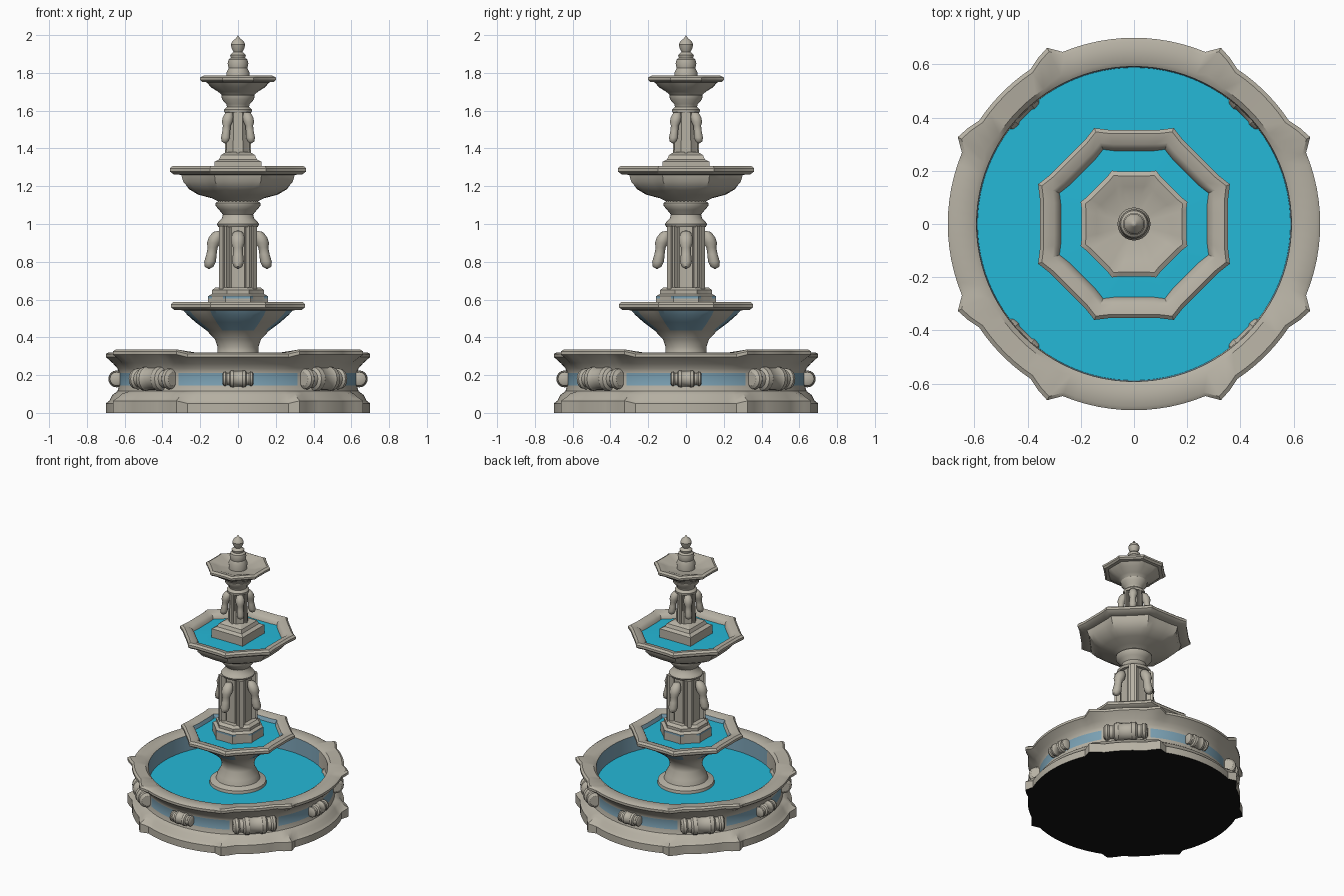
import bpy, bmesh, math
from mathutils import Matrix

if "Cube" in bpy.data.objects:
    bpy.data.objects.remove(bpy.data.objects["Cube"])


def material(name, rgb):
    m = bpy.data.materials.new(name)
    m.diffuse_color = (*rgb, 1)
    m.use_nodes = True
    m.node_tree.nodes["Principled BSDF"].inputs["Base Color"].default_value = m.diffuse_color
    return m


MATS = [material("stone", (0.47, 0.44, 0.37)),
        material("water_blue", (0.018, 0.48, 0.68)),
        material("wet_stone", (0.20, 0.36, 0.46)),
        material("underside_black", (0.006, 0.006, 0.006))]
STONE, WATER, WET, BLACK = range(4)


def finish(bm, name, matrix=None, angle=35):
    bmesh.ops.remove_doubles(bm, verts=bm.verts, dist=1e-5)
    bmesh.ops.recalc_face_normals(bm, faces=bm.faces)
    me = bpy.data.meshes.new(name)
    bm.to_mesh(me)
    bm.free()
    for m in MATS:
        me.materials.append(m)
    ob = bpy.data.objects.new(name, me)
    bpy.context.collection.objects.link(ob)
    if matrix:
        ob.matrix_world = matrix
    bpy.ops.object.select_all(action='DESELECT')
    ob.select_set(True)
    bpy.context.view_layer.objects.active = ob
    bpy.ops.object.shade_smooth_by_angle(angle=math.radians(angle))
    return ob


def off_axis(deg):
    """Degrees away from the nearest x or y axis."""
    return abs((deg + 45) % 90 - 45)


def lathe(name, prof, seg=32, shape=None, matrix=None):
    """Profile points: (r, z[, shape weight[, material of next band]])."""
    bm = bmesh.new()
    rings = []
    for p in prof:
        r, z = p[:2]
        w = p[2] if len(p) > 2 else 0
        ring = []
        for i in range(seg):
            deg = 360 * i / seg
            k, dz = shape(deg, z) if shape else (0, 0)
            t = math.radians(deg)
            rr = r * (1 + w * k)
            ring.append(bm.verts.new((rr * math.cos(t), rr * math.sin(t), z + w * dz)))
        rings.append(ring)
    for a, b, p in zip(rings, rings[1:], prof):
        mat = p[3] if len(p) > 3 else STONE
        for i in range(seg):
            j = (i + 1) % seg
            f = bm.faces.new((a[i], a[j], b[j], b[i]))
            f.material_index = mat
            # wet patches sit only on the sides facing the axes
            if mat == WET and off_axis(360 * (i + .5) / seg) > 29:
                f.material_index = STONE
    return finish(bm, name, matrix)


def eared(deg, z):
    """Round outline with eight pointed ears, raised on the diagonals."""
    d = off_axis(deg)
    k = 0.055 if abs(d - 26.25) < .1 else 0.03 if abs(d - 30) < .1 else 0
    return k, (0.014 if d > 26 and z > .04 else 0)


def octagon(deg, z):
    """Octagon with flats on the axes and small corner ears."""
    d = abs((deg + 22.5) % 45 - 22.5)
    return 1 / math.cos(math.radians(d)) - 1 + (0.02 if d > 22 else 0), 0


def square(deg, z):
    d = off_axis(deg)
    return 1 / math.cos(math.radians(d)) - 1, 0


def turn(deg):
    return Matrix.Rotation(math.radians(deg), 4, 'Z')


# large round basin with its pool
lathe("basin", [
    (0, 0, 0, BLACK), (.70, 0, 1), (.70, .05, 1), (.68, .065, .9), (.665, .095, .5),
    (.638, .115), (.63, .145, 0, WET), (.63, .212), (.638, .235), (.66, .26, .3),
    (.685, .283, .8), (.70, .295, 1), (.70, .312, 1), (.685, .321, 1), (.61, .321, .4),
    (.592, .31, 0, WET), (.588, .20, 0, WATER), (0, .20)], 96, eared)

# scroll ornaments around the basin wall
for i in range(8):
    L, R, rad = (.29, .066, .632) if i % 2 else (.165, .045, .642)
    prof = [(0, -.5), (.55, -.5), (.8, -.46), (.85, -.40), (.7, -.36), (.72, -.28), (.95, -.24),
            (1, -.15), (.9, -.11), (.9, .11), (1, .15), (.95, .24), (.72, .28), (.7, .36),
            (.85, .40), (.8, .46), (.55, .5), (0, .5)]
    m = turn(45 * i) @ Matrix.Translation((rad, 0, .18)) @ Matrix.Rotation(math.pi / 2, 4, 'X')
    lathe("wall_scroll", [(r * R, z * L) for r, z in prof], 16, matrix=m)

# lower bowl on its flared pedestal
lathe("lower_bowl", [
    (0, .19), (.19, .19), (.185, .22), (.145, .235), (.135, .27), (.108, .32), (.108, .35),
    (.122, .39), (.165, .435, .2, WET), (.225, .48, .4, WET), (.27, .52, .7, WET), (.285, .543, 1),
    (.33, .545, 1), (.348, .558, 1), (.348, .575, 1), (.335, .588, 1), (.295, .585, 1),
    (.275, .575, 1, WET), (.265, .55, 1, WATER), (0, .555)], 48, octagon)

# upper bowl
lathe("upper_bowl", [
    (0, 1.09), (.11, 1.09), (.105, 1.12), (.14, 1.137), (.21, 1.155, .3), (.26, 1.185, .6),
    (.288, 1.225, .9), (.295, 1.26, 1), (.335, 1.263, 1), (.354, 1.278, 1), (.354, 1.295, 1),
    (.34, 1.307, 1), (.30, 1.30, 1), (.282, 1.285, 1), (.275, 1.265, 1, WATER), (0, 1.272)],
    48, octagon)

# small top bowl
lathe("top_bowl", [
    (0, 1.66), (.07, 1.66), (.088, 1.685), (.105, 1.70), (.145, 1.725, .4), (.165, 1.75, .8),
    (.185, 1.752, 1), (.197, 1.763, 1), (.197, 1.776, 1), (.18, 1.785, 1), (.14, 1.775, 1),
    (.11, 1.762, .6), (0, 1.755)], 48, octagon)

# finial
lathe("finial", [
    (0, 1.75), (.06, 1.75), (.062, 1.80), (.05, 1.825), (.055, 1.85), (.05, 1.87), (.038, 1.88),
    (.042, 1.895), (.024, 1.91), (.034, 1.93), (.038, 1.95), (.028, 1.97), (.011, 1.982),
    (0, 2.0)], 24)

# lower column: octagonal foot, core and capital
lathe("lower_column_foot", [
    (0, .55), (.155, .55, 1), (.155, .605, 1, WET), (.155, .618, 1), (.135, .63, 1),
    (.135, .65, 1), (.115, .665, 1), (0, .665)], 48, octagon)
lathe("lower_column_core", [
    (0, .65), (.082, .65, 1), (.082, 1.0, 1), (0, 1.0)], 48, octagon)
lathe("lower_capital", [
    (0, .985), (.105, .985), (.112, 1.0), (.10, 1.015), (.085, 1.03), (.08, 1.05), (.10, 1.075),
    (.118, 1.095), (.12, 1.11), (.10, 1.125), (0, 1.125)], 32)

# upper column: square foot, core and capital
lathe("upper_column_foot", [
    (0, 1.26), (.125, 1.26, 1), (.125, 1.33, 1), (.10, 1.342, 1), (.09, 1.365, 1),
    (.065, 1.38, 1), (0, 1.38)], 48, square)
lathe("upper_column_core", [
    (0, 1.36), (.062, 1.36, 1), (.055, 1.60, 1), (0, 1.60)], 48, octagon)
lathe("upper_capital", [
    (0, 1.59), (.072, 1.59), (.074, 1.605), (.058, 1.62), (.062, 1.635), (.085, 1.66),
    (.088, 1.68), (.07, 1.695), (0, 1.695)], 32)


def tube(name, pts, deg):
    """Drooping ornament: stacked rings (distance out, z, radius)."""
    bm = bmesh.new()
    n, prev = 12, None
    for x, z, r in pts:
        ring = [bm.verts.new((x + r * math.cos(math.tau * i / n), r * math.sin(math.tau * i / n), z))
                for i in range(n)]
        if prev:
            for i in range(n):
                j = (i + 1) % n
                bm.faces.new((prev[i], prev[j], ring[j], ring[i]))
        prev = ring
    finish(bm, name, turn(deg), 50)


def pilaster(name, out, size, z0, z1, deg):
    bm = bmesh.new()
    bmesh.ops.create_cube(bm, size=1)
    bmesh.ops.transform(bm, verts=bm.verts, matrix=Matrix.Translation((out, 0, (z0 + z1) / 2))
                        @ Matrix.Diagonal((size, size, z1 - z0, 1)))
    bmesh.ops.bevel(bm, geom=[e for e in bm.edges if abs(e.verts[0].co.z - e.verts[1].co.z) > .1],
                    offset=size * .25, segments=2, affect='EDGES')
    finish(bm, name, turn(deg))


# ornaments and pilasters round both columns
DROP = [(.095, .965, 0), (.108, .958, .024), (.118, .93, .036), (.128, .90, .037), (.134, .875, .026),
        (.14, .84, .027), (.148, .80, .031), (.153, .775, .024), (.154, .76, 0)]
for i in range(4):
    tube("lower_drop", DROP, 90 * i)
    pilaster("lower_pilaster", .100, .055, .655, .99, 90 * i + 45)
    tube("upper_drop", [(x * .63, 1.595 - (.965 - z) * .83, r * .8) for x, z, r in DROP], 90 * i + 45)
    pilaster("upper_pilaster", .055, .03, 1.37, 1.60, 90 * i)
